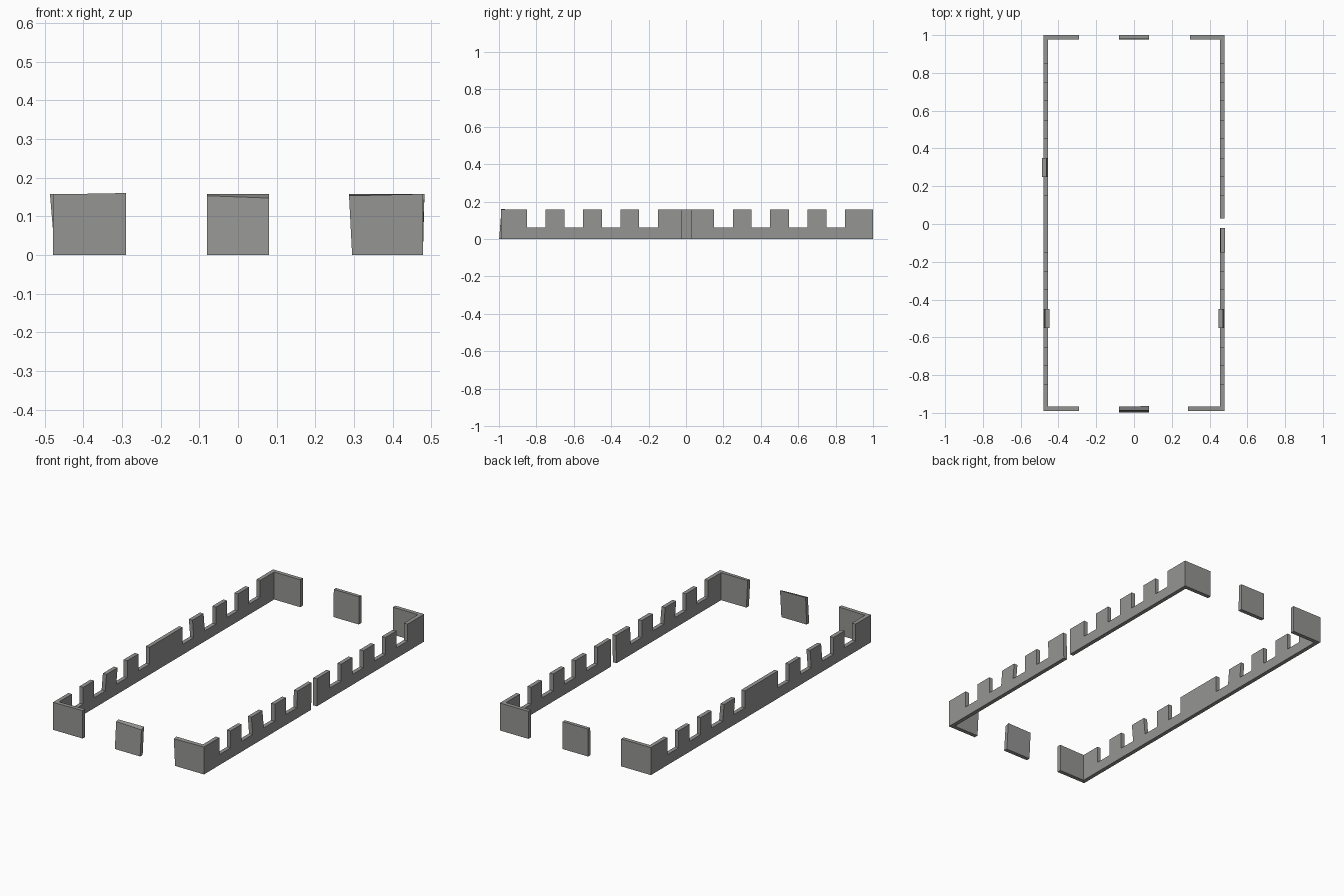
import bpy, bmesh
from mathutils import Vector

if "Cube" in bpy.data.objects:
    bpy.data.objects.remove(bpy.data.objects["Cube"])

LOW, HIGH, T, XO = 0.06, 0.157, 0.023, 0.478
Y0, Y1 = -0.99, 1.0

stone = bpy.data.materials.new("grey_stone")
stone.diffuse_color = (0.3, 0.3, 0.295, 1)
stone.use_nodes = True
stone.node_tree.nodes["Principled BSDF"].inputs["Base Color"].default_value = stone.diffuse_color


def finish(bm, name):
    bmesh.ops.recalc_face_normals(bm, faces=bm.faces)
    me = bpy.data.meshes.new(name)
    bm.to_mesh(me)
    bm.free()
    me.materials.append(stone)
    ob = bpy.data.objects.new(name, me)
    bpy.context.collection.objects.link(ob)


def long_wall(name, x0, x1, merlons, leans):
    """Crenellated profile in y/z extruded along x; leans = {merlon index: x shift at top}."""
    pts = [(merlons[-1][1], 0, 0), (merlons[0][0], 0, 0)]
    for i, (a, b) in enumerate(merlons):
        s = leans.get(i, 0)
        if i > 0:
            pts.append((a, LOW, 0))
        pts += [(a, HIGH, s), (b, HIGH, s)]
        if i < len(merlons) - 1:
            pts.append((b, LOW, 0))
    bm = bmesh.new()
    r0 = [bm.verts.new((x0 + s, y, z)) for y, z, s in pts]
    r1 = [bm.verts.new((x1 + s, y, z)) for y, z, s in pts]
    bm.faces.new(r0)
    bm.faces.new(r1[::-1])
    n = len(pts)
    for i in range(n):
        j = (i + 1) % n
        bm.faces.new((r0[i], r1[i], r1[j], r0[j]))
    finish(bm, name)


def panel(name, x0, x1, y0, y1, z=HIGH, shifts={}):
    """Box slab; shifts moves chosen corners, keyed by (x, y, z) side."""
    bm = bmesh.new()
    bmesh.ops.create_cube(bm, size=1)
    for v in bm.verts:
        k = tuple(int(c > 0) for c in v.co)
        v.co = Vector(((x0, x1)[k[0]], (y0, y1)[k[1]], (0, z)[k[2]]))
        v.co += Vector(shifts.get(k, (0, 0, 0)))
    finish(bm, name)


# merlon spans along the sides
small = [0.3, 0.5, 0.7]
front = [(Y0, -0.85)] + [(-c - 0.05, -c + 0.05) for c in reversed(small)]
back = [(c - 0.05, c + 0.05) for c in small] + [(0.85, Y1)]

# left wall is continuous, right wall is split near the middle
long_wall("left_wall", -XO, -XO + T, front + [(-0.15, 0.15)] + back,
          {2: 0.008, 5: -0.008})
long_wall("right_wall_front", XO - T, XO, front + [(-0.15, -0.022)],
          {2: -0.008, 4: 0.004})
long_wall("right_wall_back", XO - T, XO, [(0.03, 0.15)] + back, {})

# corner return panels
xi = XO - T
panel("front_left_return", -xi, -0.29, Y0, Y0 + T,
      shifts={(1, 0, 1): (0, 0, 0.003), (1, 1, 1): (0, 0, 0.003)})
panel("front_right_return", 0.295, xi, Y0, Y0 + T,
      shifts={(0, 0, 1): (-0.008, 0, -0.004), (0, 1, 1): (-0.008, 0, 0)})
panel("back_left_return", -xi, -0.29, Y1 - T, Y1)
panel("back_right_return", 0.297, xi, Y1 - T, Y1)

# free-standing middle panels, the front one slightly tilted
panel("front_middle_panel", -0.08, 0.08, -0.999, -0.976,
      shifts={(0, 0, 1): (0, 0.012, -0.004), (1, 0, 1): (0, 0.012, -0.01),
              (0, 1, 1): (0, 0.009, 0), (1, 1, 1): (0, 0.012, 0)})
panel("back_middle_panel", -0.08, 0.08, Y1 - T, Y1,
      shifts={(0, 0, 1): (0, 0.003, 0), (1, 0, 1): (0, 0.003, 0)})
